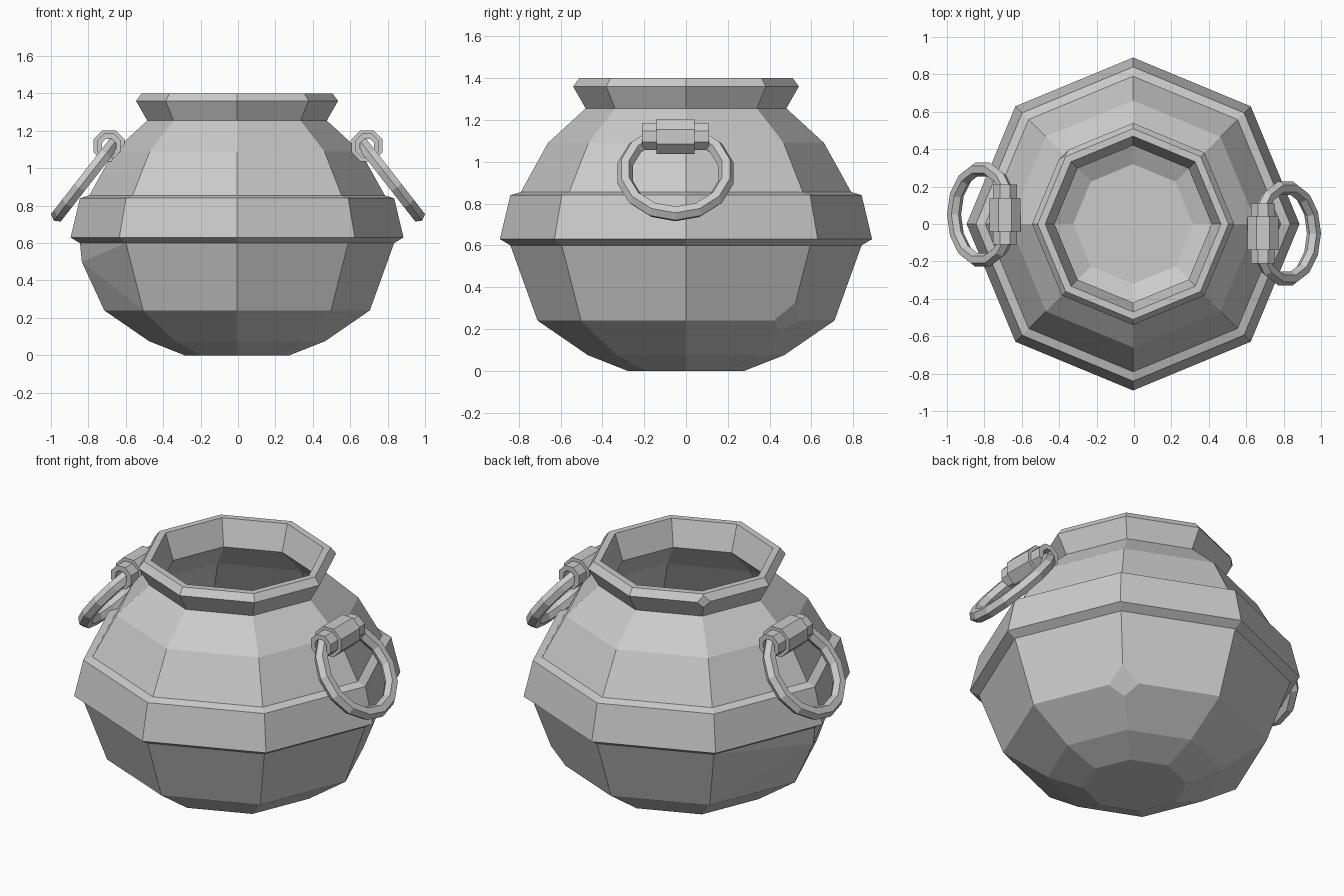
import bpy, bmesh, math
from mathutils import Matrix, Vector

cube = bpy.data.objects.get("Cube")
if cube:
    bpy.data.objects.remove(cube, do_unlink=True)

stone = bpy.data.materials.new("grey_stone")
stone.use_nodes = True
GREY = (0.6, 0.6, 0.6, 1)
stone.diffuse_color = GREY
stone.node_tree.nodes["Principled BSDF"].inputs["Base Color"].default_value = GREY


def finish(bm, name):
    bmesh.ops.recalc_face_normals(bm, faces=bm.faces)
    mesh = bpy.data.meshes.new(name)
    bm.to_mesh(mesh)
    bm.free()
    mesh.materials.append(stone)
    obj = bpy.data.objects.new(name, mesh)
    bpy.context.collection.objects.link(obj)
    return obj


def lathe(bm, profile, sides, closed=False):
    """Rings of (radius, height) joined by quads around z."""
    rings = []
    for r, z in profile:
        rings.append([bm.verts.new((r * math.cos(math.tau * i / sides),
                                    r * math.sin(math.tau * i / sides), z))
                      for i in range(sides)])
    pairs = list(zip(rings, rings[1:]))
    if closed:
        pairs.append((rings[-1], rings[0]))
    for a, b in pairs:
        for i in range(sides):
            j = (i + 1) % sides
            bm.faces.new((a[i], a[j], b[j], b[i]))
    return rings


# Pot: one wall running up the outside, over the lip and down the inside
outside = [(0.28, 0), (0.47, 0.075), (0.71, 0.24), (0.84, 0.60), (0.89, 0.63),
           (0.84, 0.84), (0.79, 0.855), (0.66, 1.09), (0.48, 1.255),
           (0.54, 1.36), (0.51, 1.40)]
inside = [(0.47, 1.40), (0.42, 1.25), (0.60, 1.07), (0.73, 0.84),
          (0.80, 0.62), (0.65, 0.28), (0.44, 0.12), (0.32, 0.06)]
bm = bmesh.new()
rings = lathe(bm, outside + inside, 8)
bm.faces.new(rings[0])
bm.faces.new(rings[-1])

# Worn spots: bulged side edge, knocked belly corner, nicked lip corner
edge = bm.edges.get((rings[2][4], rings[3][4]))
_, dent = bmesh.utils.edge_split(edge, rings[3][4], 0.3)
dent.co = (-0.83, 0, 0.50)
for corner, size in ((rings[2][1], 0.09), (rings[9][3], 0.04)):
    bmesh.ops.bevel(bm, geom=[corner], offset=size, segments=1, affect='VERTICES')
bmesh.ops.triangulate(bm, faces=list(dent.link_faces))
pot = finish(bm, "pot")
pot.location.x = -0.005


def tube(name, radius, hole, length):
    bm = bmesh.new()
    h = length / 2
    lathe(bm, [(hole, -h), (radius, -h), (radius, h), (hole, h)], 8, closed=True)
    bmesh.ops.rotate(bm, verts=bm.verts, matrix=Matrix.Rotation(math.pi / 8, 3, 'Z'))
    bmesh.ops.rotate(bm, verts=bm.verts, matrix=Matrix.Rotation(math.pi / 2, 3, 'X'))
    return finish(bm, name)


def handle_ring(name):
    bm = bmesh.new()
    section = [(0.247 + 0.038 * math.cos(math.tau * k / 6),
                0.038 * math.sin(math.tau * k / 6)) for k in range(6)]
    lathe(bm, section, 14, closed=True)
    return finish(bm, name)


# Handles: sleeve on the shoulder, narrower collar through it, hanging ring
for side, turn in (("left", 0), ("right", math.pi)):
    spin = Matrix.Rotation(turn, 4, 'Z')
    sleeve = tube(side + "_handle_sleeve", 0.09, 0.045, 0.18)
    collar = tube(side + "_handle_collar", 0.07, 0.04, 0.32)
    ring = handle_ring(side + "_handle_ring")
    for part in (sleeve, collar):
        part.matrix_world = spin @ Matrix.Translation((0.69, -0.05, 1.12))
    slope = Matrix.Rotation(math.radians(52), 4, 'Y')
    ring.matrix_world = spin @ Matrix.Translation((0.81, -0.05, 0.945)) @ slope
